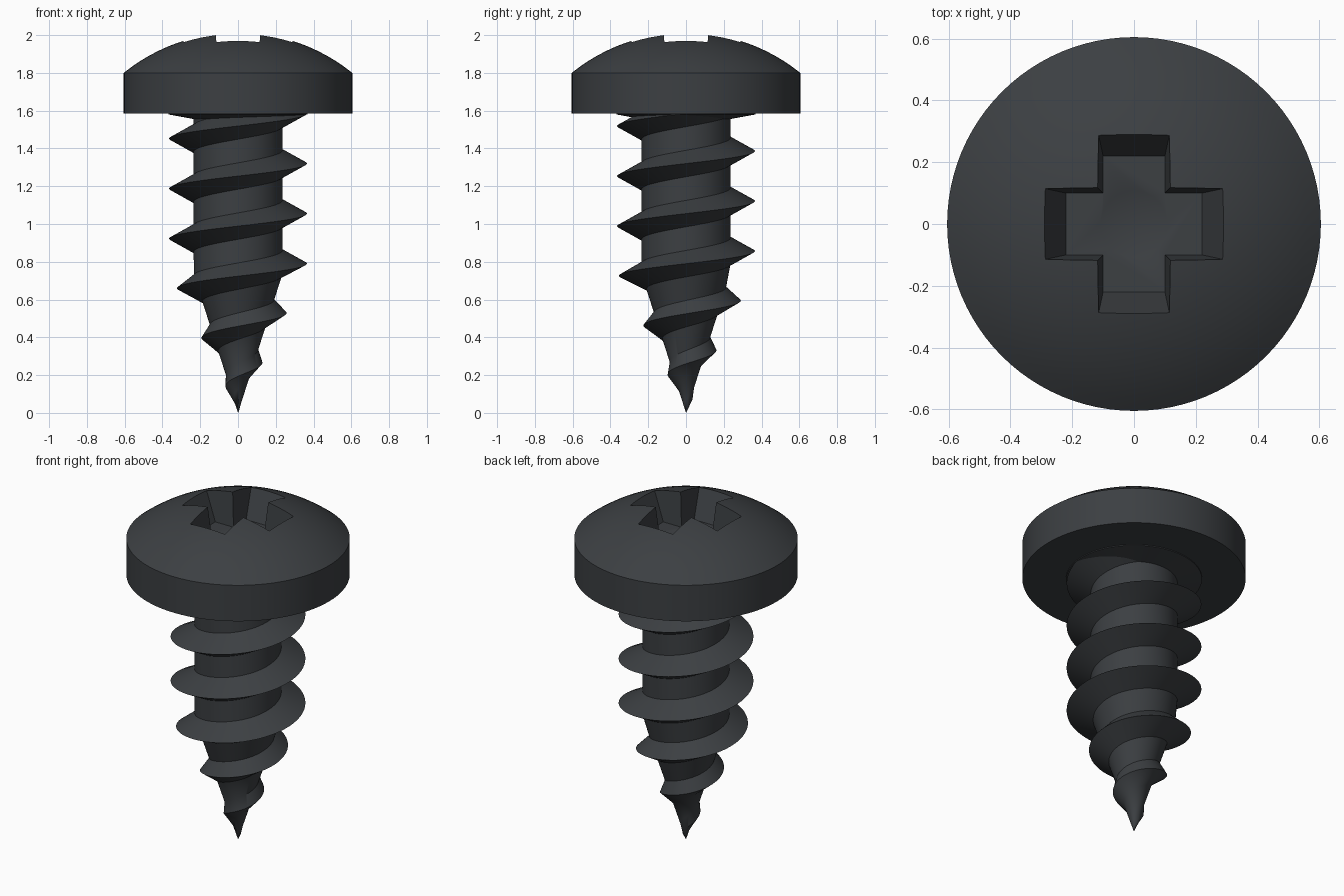
import bpy, bmesh, math

if "Cube" in bpy.data.objects:
    bpy.data.objects.remove(bpy.data.objects["Cube"])

steel = bpy.data.materials.new("dark_steel")
steel.diffuse_color = (0.045, 0.05, 0.055, 1)
steel.use_nodes = True
steel.node_tree.nodes["Principled BSDF"].inputs["Base Color"].default_value = steel.diffuse_color
SEG = 96


def finish(name, bm, normals=True):
    bmesh.ops.remove_doubles(bm, verts=bm.verts, dist=1e-5)
    if normals:
        bmesh.ops.recalc_face_normals(bm, faces=bm.faces)
    me = bpy.data.meshes.new(name)
    bm.to_mesh(me)
    bm.free()
    me.materials.append(steel)
    ob = bpy.data.objects.new(name, me)
    bpy.context.collection.objects.link(ob)
    return ob


def activate(ob):
    bpy.ops.object.select_all(action='DESELECT')
    ob.select_set(True)
    bpy.context.view_layer.objects.active = ob


def smooth(ob, deg=25):
    activate(ob)
    bpy.ops.object.shade_smooth_by_angle(angle=math.radians(deg))


def lathe(name, profile):
    bm = bmesh.new()
    vs = [bm.verts.new((r, 0, z)) for r, z in profile]
    es = [bm.edges.new(p) for p in zip(vs, vs[1:])]
    bmesh.ops.spin(bm, geom=vs + es, cent=(0, 0, 0), axis=(0, 0, 1),
                   angle=math.tau, steps=SEG, use_merge=True)
    return finish(name, bm)


# Pan head: flat underside, straight rim, spherical dome
R_HEAD, RIM, APEX = 0.605, 1.8, 2.014
h = APEX - RIM
R = (R_HEAD ** 2 + h ** 2) / (2 * h)
a_max = math.asin(R_HEAD / R)
dome = [(R * math.sin(a_max * (1 - i / 12)), APEX - R + R * math.cos(a_max * (1 - i / 12)))
        for i in range(13)]
head = lathe("head", [(0, 1.585), (R_HEAD, 1.585)] + dome)


# Tapered cross recess with a conical centre dimple
def cross_loop(bm, length, half, z):
    pts = []
    for k in range(4):
        c, s = round(math.cos(k * math.pi / 2)), round(math.sin(k * math.pi / 2))
        for x, y in ((length, -half), (length, half), (half, half)):
            pts.append(bm.verts.new((x * c - y * s, x * s + y * c, z)))
    return pts


bm = bmesh.new()
low = cross_loop(bm, 0.22, 0.10, 1.80)
top = cross_loop(bm, 0.323, 0.122, 2.05)
bm.faces.new(low[::-1])
bm.faces.new(top)
for i in range(12):
    j = (i + 1) % 12
    bm.faces.new((low[i], low[j], top[j], top[i]))
cross_cutter = finish("cross_cutter", bm)
dimple_cutter = lathe("dimple_cutter", [(0, 1.75), (0.11, 1.801), (0.09, 1.85), (0, 1.85)])

for cutter in (cross_cutter, dimple_cutter):
    cutter.hide_render = True
    mod = head.modifiers.new("recess", 'BOOLEAN')
    mod.operation = 'DIFFERENCE'
    mod.solver = 'EXACT'
    mod.object = cutter
    activate(head)
    bpy.ops.object.modifier_apply(modifier=mod.name)
    bpy.data.objects.remove(cutter)
smooth(head)

# Threaded shank: root-crest-root profile swept along a right-handed helix
PITCH, HALF, Z_END = 0.265, 0.07, 1.59
N = 72


def core_r(z):
    return min(0.235, 0.32 * z)


def crest_r(z):
    return min(0.365, 0.49 * z)


bm = bmesh.new()
start = 0.79 - 4 * PITCH
rows = []
for i in range(int((Z_END - start + 0.1) / PITCH * N) + 1):
    a = math.tau * i / N
    zc = start + PITCH * i / N
    row = []
    for dz, radius in ((-HALF, core_r), (0, crest_r), (HALF, core_r), (PITCH - HALF, core_r)):
        z = max(0, zc + dz)
        r = radius(z)
        row.append(bm.verts.new((r * math.cos(a), r * math.sin(a), z)))
    rows.append(row)
for p, q in zip(rows, rows[1:]):
    for k in range(3):
        bm.faces.new((p[k], q[k], q[k + 1], p[k + 1]))
bmesh.ops.remove_doubles(bm, verts=bm.verts, dist=1e-5)
bmesh.ops.bisect_plane(bm, geom=bm.verts[:] + bm.edges[:] + bm.faces[:],
                       plane_co=(0, 0, Z_END), plane_no=(0, 0, 1), clear_outer=True)
smooth(finish("threaded_shank", bm, normals=False), 35)

# Thread run-out collar under the head
smooth(lathe("collar", [(0.22, 1.553), (0.368, 1.58), (0.368, 1.59), (0.22, 1.59)]))
